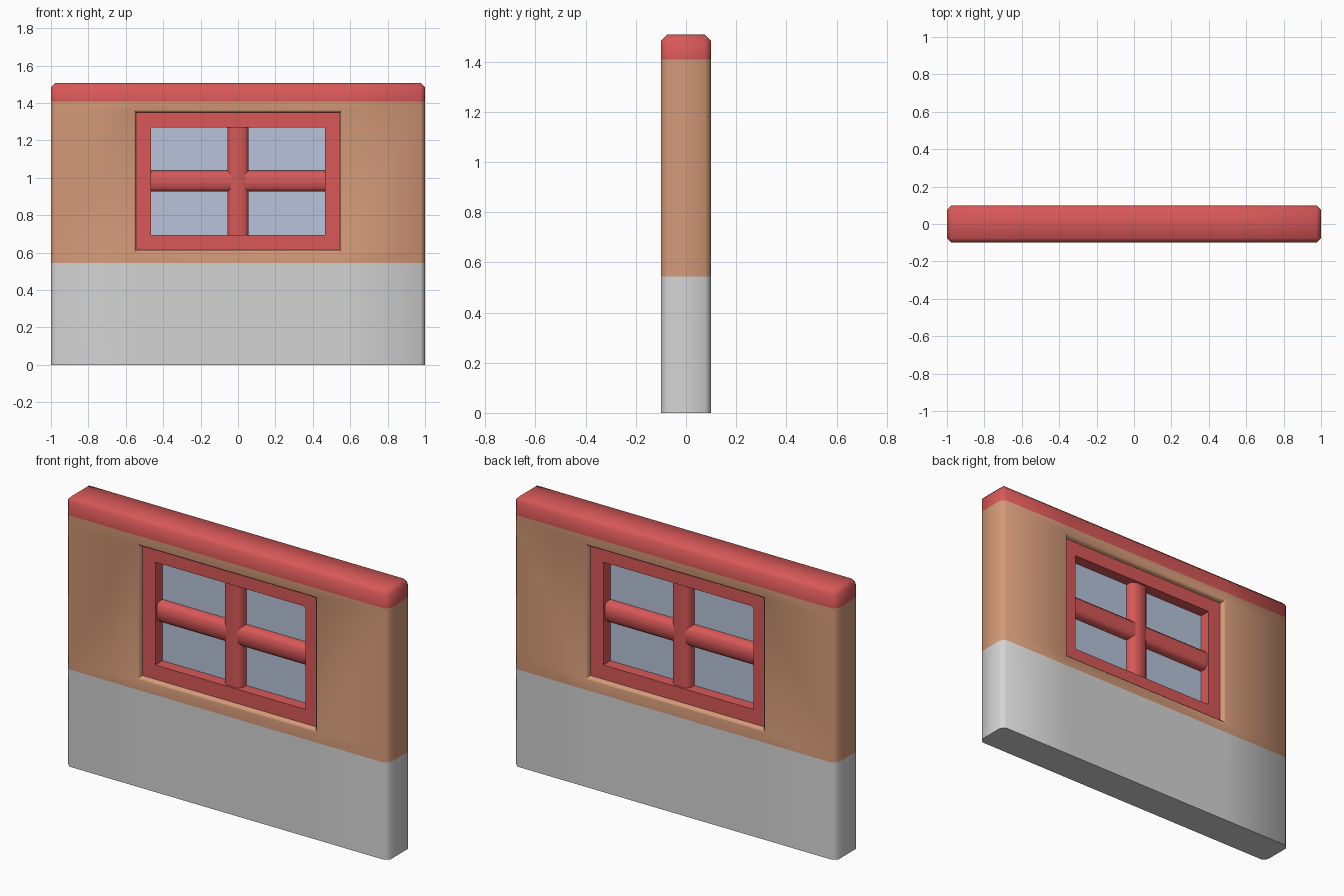
import bpy, bmesh, math
from mathutils import Vector

if "Cube" in bpy.data.objects:
    bpy.data.objects.remove(bpy.data.objects["Cube"])


def lin(c):
    c /= 255
    return c / 12.92 if c <= 0.04045 else ((c + 0.055) / 1.055) ** 2.4


def material(name, rgb):
    m = bpy.data.materials.new(name)
    m.diffuse_color = (*[lin(c) for c in rgb], 1)
    m.use_nodes = True
    m.node_tree.nodes["Principled BSDF"].inputs["Base Color"].default_value = m.diffuse_color
    return m


RED = material("red", (216, 88, 88))
PLASTER = material("orange_plaster", (212, 154, 120))
STONE = material("light_grey", (212, 212, 212))
GLASS = material("blue_grey_glass", (183, 195, 218))


def finish(bm, name, mats, angle=50):
    bmesh.ops.recalc_face_normals(bm, faces=bm.faces)
    me = bpy.data.meshes.new(name)
    bm.to_mesh(me)
    bm.free()
    for m in mats:
        me.materials.append(m)
    ob = bpy.data.objects.new(name, me)
    bpy.context.collection.objects.link(ob)
    bpy.ops.object.select_all(action='DESELECT')
    ob.select_set(True)
    bpy.context.view_layer.objects.active = ob
    bpy.ops.object.shade_smooth_by_angle(angle=math.radians(angle))
    return ob


def ring(xs, zs, half):
    """Slab with a rectangular hole: a 3x3 grid without its centre, extruded along y."""
    bm = bmesh.new()
    v = [[bm.verts.new((x, -half, z)) for z in zs] for x in xs]
    for i in range(3):
        for j in range(3):
            if (i, j) != (1, 1):
                bm.faces.new((v[i][j], v[i + 1][j], v[i + 1][j + 1], v[i][j + 1]))
    ext = bmesh.ops.extrude_face_region(bm, geom=bm.faces[:], use_keep_orig=True)
    new = [g for g in ext['geom'] if isinstance(g, bmesh.types.BMVert)]
    bmesh.ops.translate(bm, verts=new, vec=(0, 2 * half, 0))
    bmesh.ops.recalc_face_normals(bm, faces=bm.faces)
    return bm


def bevel(bm, edges, offset):
    bmesh.ops.bevel(bm, geom=edges, offset=offset, segments=1, profile=0.5,
                    affect='EDGES', clamp_overlap=True)


def box(name, size, z, mat, axis=None, chamfer=0):
    """Box centred on x and y, optionally chamfered on the edges along one axis."""
    bm = bmesh.new()
    bmesh.ops.create_cube(bm, size=1)
    bmesh.ops.scale(bm, vec=size, verts=bm.verts)
    bmesh.ops.translate(bm, vec=(0, 0, z), verts=bm.verts)
    if chamfer:
        bevel(bm, [e for e in bm.edges
                   if abs((e.verts[0].co - e.verts[1].co).normalized()[axis]) > 0.9], chamfer)
    return finish(bm, name, [mat])


TOP, CZ = 1.508, 0.982

# Wall with chamfered ends, top and window opening
bm = ring([-1, -0.545, 0.545, 1], [0, CZ - 0.368, CZ + 0.368, TOP], 0.1)


def outer(e):
    a, b = (v.co for v in e.verts)
    d = (a - b).normalized()
    end = abs(a.x) > 0.99 and abs(b.x) > 0.99
    top = a.z > TOP - 0.01 and b.z > TOP - 0.01
    return (end and abs(d.z) > 0.9) or (top and abs(d.x) > 0.9) or (top and end)


def opening(e):
    return abs(e.verts[0].co.y - e.verts[1].co.y) < 0.01 and all(
        abs(v.co.x) < 0.55 and abs(v.co.z - CZ) < 0.37 for v in e.verts)


bevel(bm, [e for e in bm.edges if outer(e)], 0.024)
bevel(bm, [e for e in bm.edges if opening(e)], 0.012)

# Colour bands by height
for z in (0.544, 1.408):
    bmesh.ops.bisect_plane(bm, geom=bm.verts[:] + bm.edges[:] + bm.faces[:],
                           plane_co=Vector((0, 0, z)), plane_no=Vector((0, 0, 1)))
for f in bm.faces:
    z = f.calc_center_median().z
    f.material_index = 0 if z < 0.544 else 1 if z < 1.408 else 2
finish(bm, "wall", [STONE, PLASTER, RED])

# Window frame, set back from both wall faces
finish(ring([-0.55, -0.465, 0.465, 0.55],
            [CZ - 0.373, CZ - 0.288, CZ + 0.288, CZ + 0.373], 0.068),
       "window_frame", [RED])

# Cross bars and pane
box("horizontal_bar", (0.95, 0.11, 0.112), CZ, RED, 0, 0.02)
box("vertical_bar", (0.112, 0.111, 0.6), CZ, RED, 2, 0.02)
box("glass_pane", (0.95, 0.009, 0.6), CZ, GLASS)
